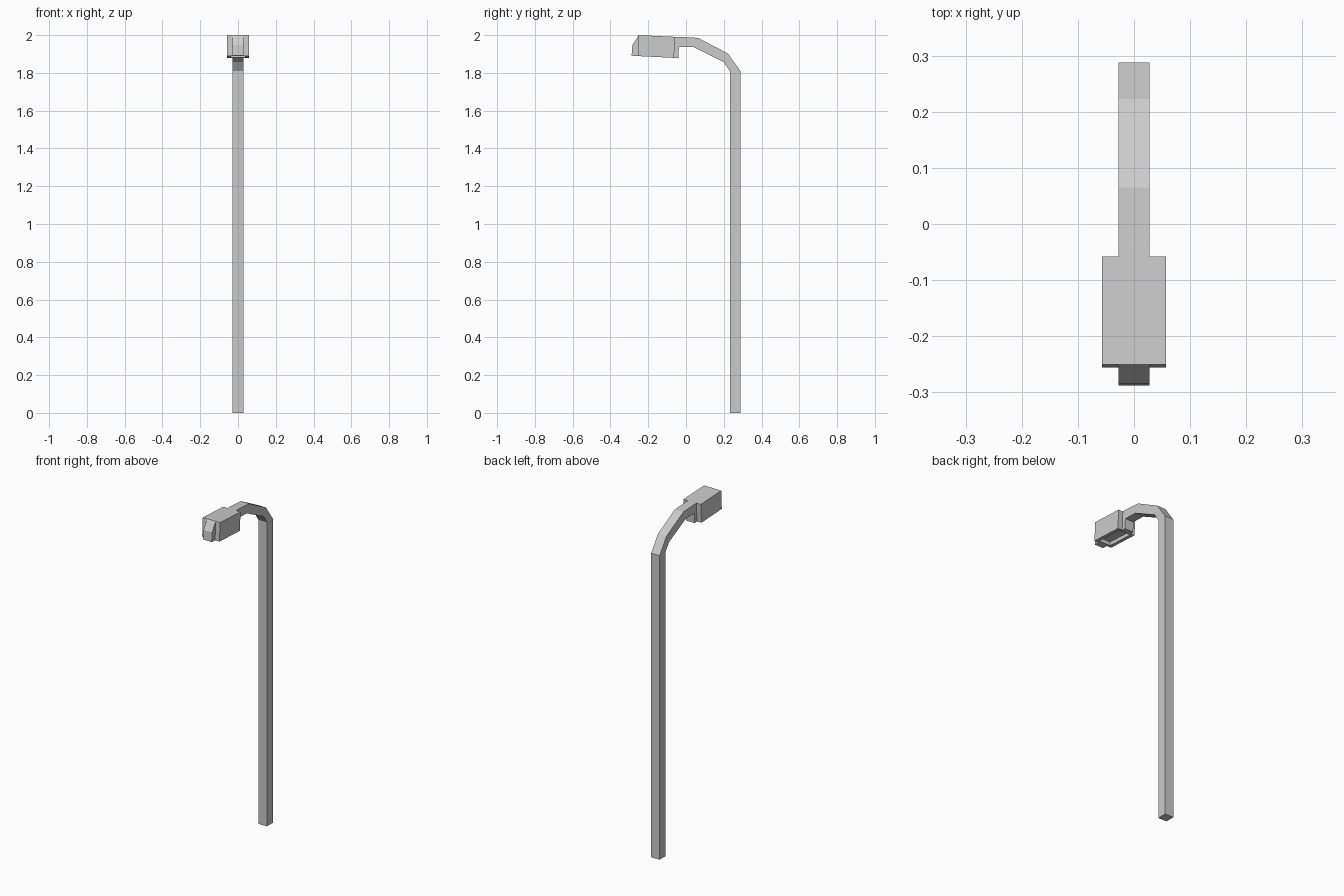
import bpy, bmesh

if "Cube" in bpy.data.objects:
    bpy.data.objects.remove(bpy.data.objects["Cube"])

W = 0.028  # half width of pole, arm and nose


def finish(name, bm):
    bmesh.ops.remove_doubles(bm, verts=bm.verts, dist=1e-5)
    bmesh.ops.recalc_face_normals(bm, faces=bm.faces)
    me = bpy.data.meshes.new(name)
    bm.to_mesh(me)
    bm.free()
    ob = bpy.data.objects.new(name, me)
    bpy.context.collection.objects.link(ob)
    return ob


def loft(bm, rings, closed_start=True, closed_end=True, skip=()):
    """Join rings of points with quads; skip lists (ring, segment) left open."""
    vs = [[bm.verts.new(p) for p in r] for r in rings]
    n = len(vs[0])
    for i in range(len(vs) - 1):
        for j in range(n):
            if (i, j) not in skip:
                k = (j + 1) % n
                bm.faces.new((vs[i][j], vs[i][k], vs[i + 1][k], vs[i + 1][j]))
    if closed_start:
        bm.faces.new(vs[0])
    if closed_end:
        bm.faces.new(vs[-1])


# Pole with bent arm: square section swept along outer/inner profile pairs
path = [((0.288, 0), (0.232, 0)),
        ((0.288, 1.81), (0.232, 1.81)),
        ((0.223, 1.902), (0.2, 1.857)),
        ((0.065, 1.985), (0.042, 1.936)),
        ((-0.039, 1.991), (-0.039, 1.938))]
bm = bmesh.new()
loft(bm, [[(-W, *o), (W, *o), (W, *i), (-W, *i)] for o, i in path],
     closed_end=False)
finish("pole_and_arm", bm)

# Lamp head: stepped plan outline, slightly tilted, with a recess underneath
half = [(W, -0.25), (0.057, -0.25), (0.057, -0.058), (W, -0.058), (W, -0.035)]
plan = half + [(-x, y) for x, y in reversed(half)]


def tilt(x, y, drop):
    return (x, y - 0.05 * drop, 1.989 - 0.048 * y - 0.001 - drop)


recess = [(x * 0.65, min(max(y, -0.235), -0.07)) for x, y in plan]
bm = bmesh.new()
loft(bm, [[tilt(x, y, 0) for x, y in plan],
          [tilt(x, y, 0.111) for x, y in plan],
          [tilt(x, y, 0.111) for x, y in recess],
          [tilt(x, y, 0.09) for x, y in recess]],
     closed_end=False, skip={(0, 9)})
bmesh.ops.remove_doubles(bm, verts=bm.verts, dist=1e-5)
# Recess ceiling
bmesh.ops.holes_fill(bm, edges=[e for e in bm.edges if e.is_boundary and all(
    abs(v.co.x) < 0.04 and -0.245 < v.co.y < -0.06 for v in e.verts)])
finish("lamp_head", bm)

# Sloping nose on the front of the head
top, low = tilt(0, -0.25, 0)[1:], tilt(0, -0.25, 0.111)[1:]
nose = [top, (-0.284, 1.947), (-0.288, 1.891), low]
bm = bmesh.new()
loft(bm, [[(x, y, z) for y, z in nose] for x in (-W, W)], skip={(0, 3)})
finish("nose", bm)
